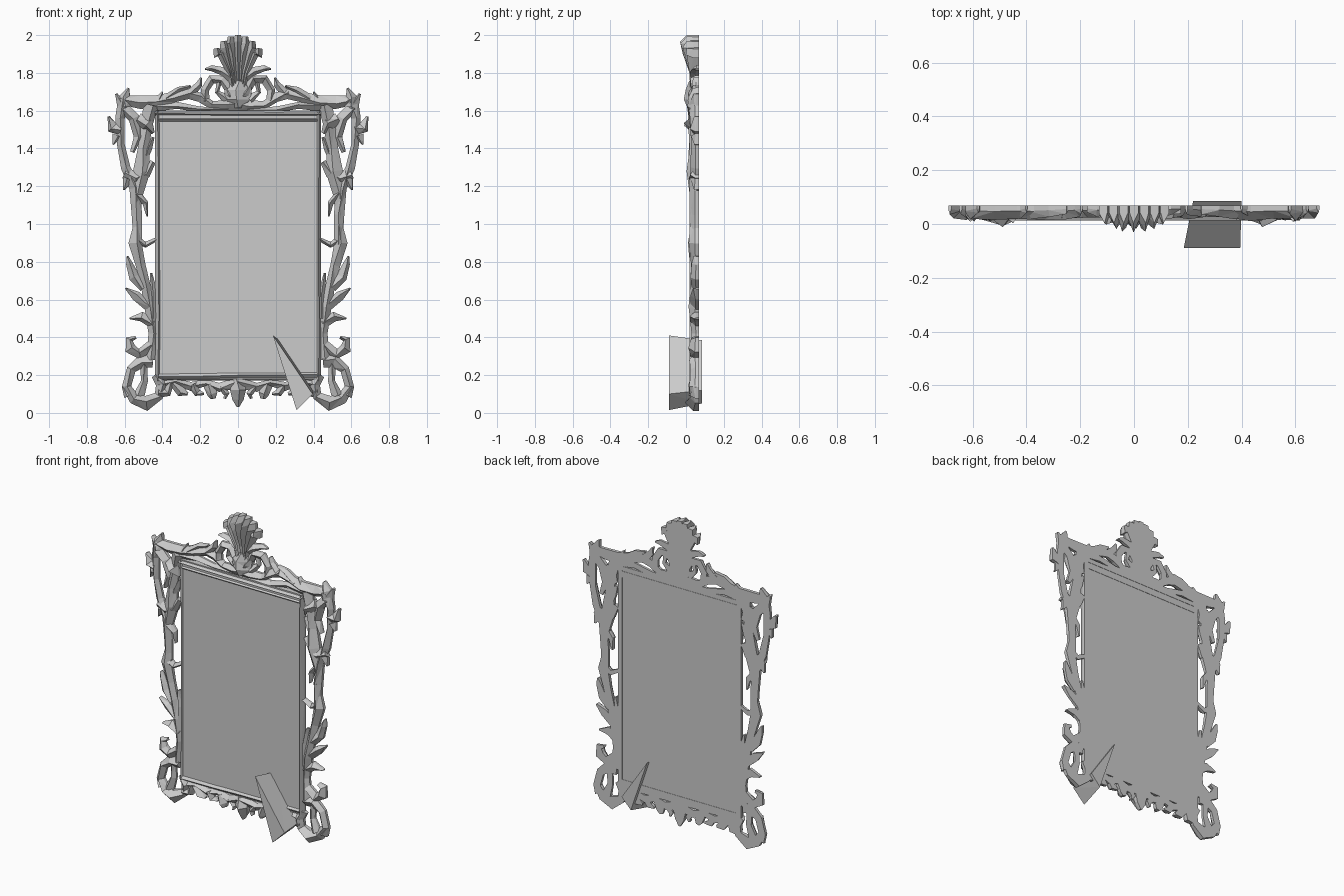
import bpy, bmesh, math, random
from mathutils import Vector

random.seed(4)
BACK = 0.068


def finish(bm, name):
    bmesh.ops.triangulate(bm, faces=[f for f in bm.faces if len(f.verts) > 3])
    bmesh.ops.recalc_face_normals(bm, faces=bm.faces)
    me = bpy.data.meshes.new(name)
    bm.to_mesh(me)
    bm.free()
    ob = bpy.data.objects.new(name, me)
    bpy.context.collection.objects.link(ob)
    return ob


def stroke(bm, pts, sx=1):
    """Flat-backed carved strand: points are (x, z, half width[, relief])."""
    rings, n = [], len(pts)
    for i, p in enumerate(pts):
        a, b = pts[max(i - 1, 0)], pts[min(i + 1, n - 1)]
        t = Vector((b[0] - a[0], b[1] - a[1])).normalized()
        nx, nz, w = -t.y, t.x, p[2]
        h = p[3] if len(p) > 3 else min(0.075, 0.024 + 0.9 * w) * random.uniform(0.85, 1.1)
        off = random.uniform(-0.35, 0.35)
        sec = [(-1, 0), (-1, 0.4), (off, 1), (1, 0.4), (1, 0)]
        rings.append([bm.verts.new((sx * (p[0] + nx * w * u), BACK - h * d, p[1] + nz * w * u))
                      for u, d in sec])
    for r, s in zip(rings, rings[1:]):
        for k in range(5):
            bm.faces.new((r[k], r[(k + 1) % 5], s[(k + 1) % 5], s[k]))
    bm.faces.new(rings[0])
    bm.faces.new(rings[-1][::-1])


def carving(name, strokes, mirror=True):
    bm = bmesh.new()
    for s in strokes:
        for sx in ((1, -1) if mirror else (1,)):
            stroke(bm, s, sx)
    return finish(bm, name)


def box(name, x0, x1, y0, y1, z0, z1):
    bm = bmesh.new()
    bmesh.ops.create_cube(bm, size=1)
    for v in bm.verts:
        v.co = ((x0 + x1) / 2 + v.co.x * (x1 - x0), (y0 + y1) / 2 + v.co.y * (y1 - y0),
                (z0 + z1) / 2 + v.co.z * (z1 - z0))
    return finish(bm, name)


# mirror glass and the moulding around it
box("mirror_panel", -0.43, 0.43, 0.032, 0.066, 0.18, 1.6)
carving("side_moulding", [[(0.424, z, 0.016, 0.05) for z in (0.17, 0.5, 0.9, 1.3, 1.6)]])
carving("top_moulding", [[(x, 1.585, 0.014, 0.055) for x in (-0.44, -0.2, 0, 0.2, 0.44)],
                         [(x, 1.548, 0.02, 0.048) for x in (-0.42, -0.15, 0.1, 0.42)]], False)
carving("bottom_moulding", [[(x, 0.197, 0.026, 0.05) for x in (-0.42, -0.2, 0, 0.2, 0.42)]], False)

# upper side strands with corner leaves
carving("upper_side_carving", [
    [(0.60, 1.66, 0.035), (0.625, 1.56, 0.025), (0.62, 1.42, 0.02), (0.595, 1.30, 0.025),
     (0.55, 1.19, 0.025), (0.535, 1.05, 0.028), (0.53, 0.89, 0.022)],
    [(0.46, 1.63, 0.04), (0.485, 1.52, 0.03), (0.50, 1.40, 0.03), (0.51, 1.28, 0.045),
     (0.535, 1.15, 0.03), (0.54, 1.02, 0.02)],
    [(0.61, 1.62, 0.03), (0.55, 1.56, 0.03), (0.53, 1.46, 0.022), (0.56, 1.38, 0.012)],
    [(0.62, 1.50, 0.03), (0.665, 1.51, 0.03), (0.685, 1.57, 0.006)],
    [(0.64, 1.47, 0.025), (0.66, 1.42, 0.004)],
    [(0.60, 1.27, 0.03), (0.54, 1.24, 0.04), (0.49, 1.27, 0.03), (0.45, 1.33, 0.015)],
    [(0.58, 1.24, 0.03), (0.605, 1.18, 0.004)]])
carving("corner_leaves", [
    [(0.60, 1.62, 0.035), (0.60, 1.67, 0.03), (0.58, 1.72, 0.005)],
    [(0.61, 1.62, 0.03), (0.645, 1.69, 0.006)],
    [(0.53, 1.56, 0.03), (0.48, 1.53, 0.035, 0.08), (0.45, 1.48, 0.01)],
    [(0.45, 1.46, 0.008), (0.47, 1.40, 0.016), (0.50, 1.34, 0.02)],
    [(0.54, 1.16, 0.025), (0.49, 1.11, 0.016), (0.48, 1.04, 0.004)]])

# lower side strands with outward leaves
carving("lower_side_carving", [
    [(0.53, 1.0, 0.022), (0.545, 0.90, 0.035), (0.515, 0.78, 0.026), (0.49, 0.68, 0.025),
     (0.465, 0.56, 0.03), (0.452, 0.42, 0.022), (0.46, 0.28, 0.026)],
    [(0.54, 0.92, 0.02), (0.49, 0.89, 0.016), (0.43, 0.92, 0.01)],
    [(0.50, 0.66, 0.022), (0.55, 0.72, 0.028), (0.575, 0.79, 0.018), (0.585, 0.83, 0.004)],
    [(0.47, 0.56, 0.025), (0.54, 0.62, 0.026), (0.595, 0.66, 0.004)],
    [(0.45, 0.47, 0.025), (0.51, 0.51, 0.026), (0.575, 0.50, 0.004)],
    [(0.46, 0.74, 0.006), (0.445, 0.64, 0.018), (0.445, 0.50, 0.022)],
    [(0.46, 0.36, 0.025), (0.52, 0.31, 0.03), (0.57, 0.34, 0.03), (0.575, 0.39, 0.02), (0.54, 0.40, 0.008)]])

# bottom corner scrolls
carving("bottom_corner_scroll", [
    [(0.45, 0.27, 0.03), (0.51, 0.275, 0.035), (0.565, 0.23, 0.025), (0.59, 0.14, 0.025),
     (0.55, 0.075, 0.03), (0.485, 0.05, 0.04, 0.075), (0.42, 0.09, 0.025), (0.405, 0.15, 0.03), (0.44, 0.2, 0.02)],
    [(0.50, 0.26, 0.02), (0.495, 0.17, 0.018), (0.525, 0.09, 0.03)],
    [(0.58, 0.09, 0.025), (0.61, 0.14, 0.005)],
    [(0.42, 0.11, 0.03), (0.375, 0.11, 0.025), (0.36, 0.16, 0.02)]])

# lower apron: strand, hanging leaves and centre drop
carving("apron_carving", [
    [(0.42, 0.15, 0.02), (0.33, 0.165, 0.018), (0.25, 0.14, 0.024), (0.17, 0.16, 0.018),
     (0.10, 0.135, 0.024), (0.0, 0.16, 0.03)],
    [(0.34, 0.16, 0.025), (0.30, 0.11, 0.026), (0.265, 0.10, 0.008)],
    [(0.24, 0.15, 0.025), (0.215, 0.105, 0.02), (0.18, 0.10, 0.006)],
    [(0.16, 0.15, 0.025), (0.135, 0.10, 0.028), (0.13, 0.075, 0.012)],
    [(0.09, 0.14, 0.02), (0.06, 0.10, 0.016), (0.07, 0.075, 0.006)]])
carving("apron_drop", [[(0, 0.18, 0.03), (0, 0.12, 0.042, 0.085), (0, 0.07, 0.03), (0, 0.03, 0.006)]], False)

# top scrolls sweeping from the corners to the crest
carving("top_carving", [
    [(0.61, 1.655, 0.025), (0.52, 1.645, 0.035), (0.43, 1.645, 0.036), (0.34, 1.672, 0.028),
     (0.25, 1.69, 0.026), (0.205, 1.74, 0.018), (0.195, 1.775, 0.005)],
    [(0.27, 1.69, 0.025), (0.20, 1.67, 0.025), (0.14, 1.63, 0.022), (0.06, 1.625, 0.03), (0.0, 1.63, 0.03)],
    [(0.44, 1.62, 0.025), (0.32, 1.628, 0.018), (0.2, 1.605, 0.016), (0.05, 1.605, 0.014)],
    [(0.38, 1.66, 0.025), (0.31, 1.71, 0.018), (0.25, 1.73, 0.006)],
    [(0.42, 1.66, 0.02), (0.40, 1.70, 0.004)],
    [(0.05, 1.72, 0.025), (0.085, 1.765, 0.022), (0.14, 1.765, 0.024), (0.175, 1.71, 0.022), (0.17, 1.65, 0.02)],
    [(0.06, 1.66, 0.025), (0.11, 1.70, 0.012), (0.10, 1.75, 0.014)],
    [(0.03, 1.77, 0.025), (0.085, 1.81, 0.022), (0.14, 1.825, 0.016), (0.175, 1.82, 0.004)]])

# crest: fluted shell and the boss under it
shell = []
for i in range(-3, 4):
    u = i / 3
    top = 2.0 - 0.07 * u * u
    shell.append([(0.025 * u, 1.70, 0.012, 0.045), (0.045 * u, 1.80, 0.014, 0.05),
                  (0.09 * u, 1.90, 0.021, 0.085 - 0.02 * u * u),
                  (0.108 * u, top - 0.035, 0.025, 0.1 - 0.03 * u * u), (0.115 * u, top, 0.016, 0.065)])
carving("crest_shell", shell, False)
carving("crest_boss", [[(0, 1.76, 0.03, 0.05), (0, 1.71, 0.072, 0.07), (0, 1.66, 0.065, 0.08), (0, 1.615, 0.03, 0.06)],
                       [(-0.07, 1.74, 0.006), (-0.045, 1.69, 0.03), (0, 1.64, 0.03)],
                       [(0.07, 1.74, 0.006), (0.045, 1.69, 0.03), (0, 1.64, 0.03)]], False)

# slanted wedge passing through the lower right corner
bm = bmesh.new()
front = [bm.verts.new((x, -0.09, z)) for x, z in ((0.185, 0.41), (0.395, 0.10), (0.31, 0.015))]
back = [bm.verts.new((x, 0.085, z)) for x, z in ((0.22, 0.385), (0.40, 0.12), (0.335, 0.05))]
bm.faces.new(front)
bm.faces.new(back[::-1])
for k in range(3):
    j = (k + 1) % 3
    bm.faces.new((front[k], front[j], back[j], back[k]))
finish(bm, "corner_wedge")
